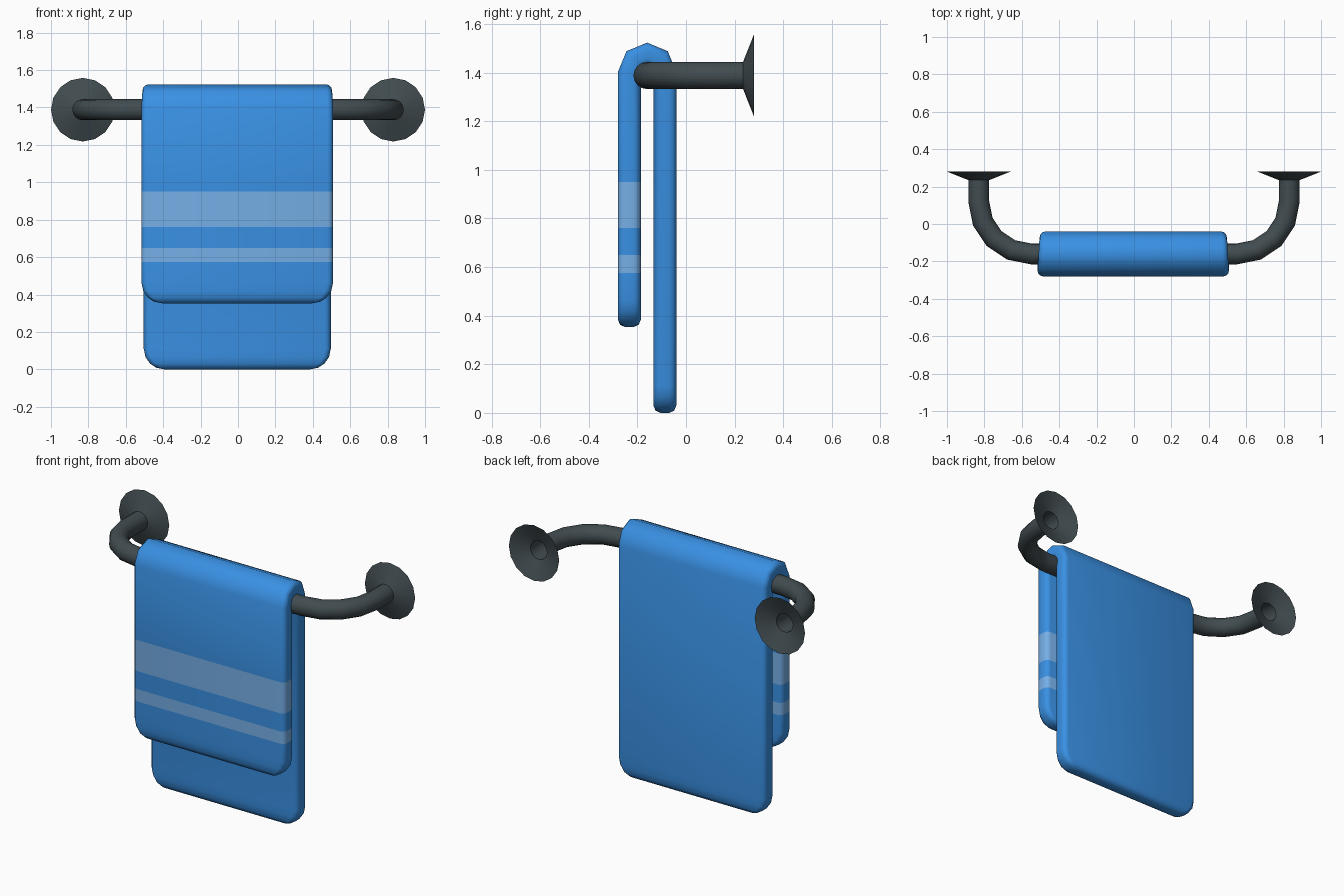
import bpy, bmesh, math
from mathutils import Vector

if "Cube" in bpy.data.objects:
    bpy.data.objects.remove(bpy.data.objects["Cube"])


def material(name, rgb):
    m = bpy.data.materials.new(name)
    m.diffuse_color = (*rgb, 1)
    m.use_nodes = True
    m.node_tree.nodes["Principled BSDF"].inputs["Base Color"].default_value = m.diffuse_color
    return m


BLUE = material("towel blue", (0.041, 0.28, 0.77))
PALE = material("stripe pale blue", (0.18, 0.43, 0.80))
GREY = material("dark grey metal", (0.053, 0.072, 0.080))


def loft(name, rings, mats, caps):
    """Join equal-length rings of points into one smooth object."""
    bm = bmesh.new()
    vr = [[bm.verts.new(p) for p in ring] for ring in rings]
    n = len(vr[0])
    for a, b in zip(vr, vr[1:]):
        for i in range(n):
            j = (i + 1) % n
            bm.faces.new((a[i], a[j], b[j], b[i]))
    if caps:
        bm.faces.new(vr[0])
        bm.faces.new(vr[-1])
    bmesh.ops.recalc_face_normals(bm, faces=bm.faces)
    me = bpy.data.meshes.new(name)
    bm.to_mesh(me)
    bm.free()
    for m in mats:
        me.materials.append(m)
    ob = bpy.data.objects.new(name, me)
    bpy.context.collection.objects.link(ob)
    bpy.context.view_layer.objects.active = ob
    ob.select_set(True)
    bpy.ops.object.shade_smooth_by_angle(angle=math.radians(50))
    ob.select_set(False)
    return ob


# Rail: one swept tube with bent ends that flare into open wall flanges
RAIL_Z, R = 1.388, 0.056
half = [(-0.83, 0.28, 0.17, 0), (-0.83, 0.235, R, 0)]
for k in range(5):
    a = math.radians(22.5 * k)
    half.append((-0.55 - 0.28 * math.cos(a), 0.12 - 0.28 * math.sin(a), R, a))
path = half + [(-x, y, r, math.pi - a) for x, y, r, a in reversed(half)]
rail_rings = []
for x, y, r, a in path:
    # ring spans the horizontal direction across the path and the vertical
    side = Vector((math.cos(a), math.sin(a), 0))
    rail_rings.append([Vector((x, y, RAIL_Z)) + side * r * math.cos(t)
                       + Vector((0, 0, r * math.sin(t)))
                       for t in (math.tau * i / 16 for i in range(16))])
loft("towel_rail", rail_rings, [GREY], False)

# Towel: rounded strip lofted up the front, over the rail and down the back
T, EDGE, CORNER = 0.047, 0.03, 0.11
CY, CZ, BEND = -0.16, 1.403, 0.073
FRONT_END, BACK_END = 0.353, 0.0
STRIPES = [(0.575, 0.65), (0.76, 0.95)]
ends = [(0, 0.017), (0.009, 0.038), (0.03, T), (0.065, T), (CORNER, T)]


def towel_ring(y, z, ny, nz, w, t):
    pts = []
    et = EDGE * t / T
    for q in range(4):
        sx, st = ((1, 1), (-1, 1), (-1, -1), (1, -1))[q]
        for k in range(4):
            a = math.radians(90 * q + 30 * k)
            px = sx * (w - EDGE) + EDGE * math.cos(a)
            pt = st * (t - et) + et * math.sin(a)
            pts.append((px - 0.004, y + ny * pt, z + nz * pt))
    return pts


def narrowed(w, d):
    return w - CORNER + math.sqrt(max(0, CORNER ** 2 - (CORNER - d) ** 2))


WF, WB = 0.512, 0.500
towel_rings = [towel_ring(CY - BEND, FRONT_END + d, -1, 0, narrowed(WF, d), t)
               for d, t in ends]
towel_rings += [towel_ring(CY - BEND, z, -1, 0, WF, T) for s in STRIPES for z in s]
for k in range(5):
    a = math.radians(180 - 45 * k)
    c, s = math.cos(a), math.sin(a)
    towel_rings.append(towel_ring(CY + BEND * c, CZ + BEND * s, c, s,
                                  WF + (WB - WF) * k / 4, T))
towel_rings += [towel_ring(CY + BEND, BACK_END + d, 1, 0, narrowed(WB, d), t)
                for d, t in reversed(ends)]
towel = loft("towel", towel_rings, [BLUE, PALE], True)

# Stripes go right round the front flap
for f in towel.data.polygons:
    if f.center.y < CY and any(lo < f.center.z < hi for lo, hi in STRIPES):
        f.material_index = 1
